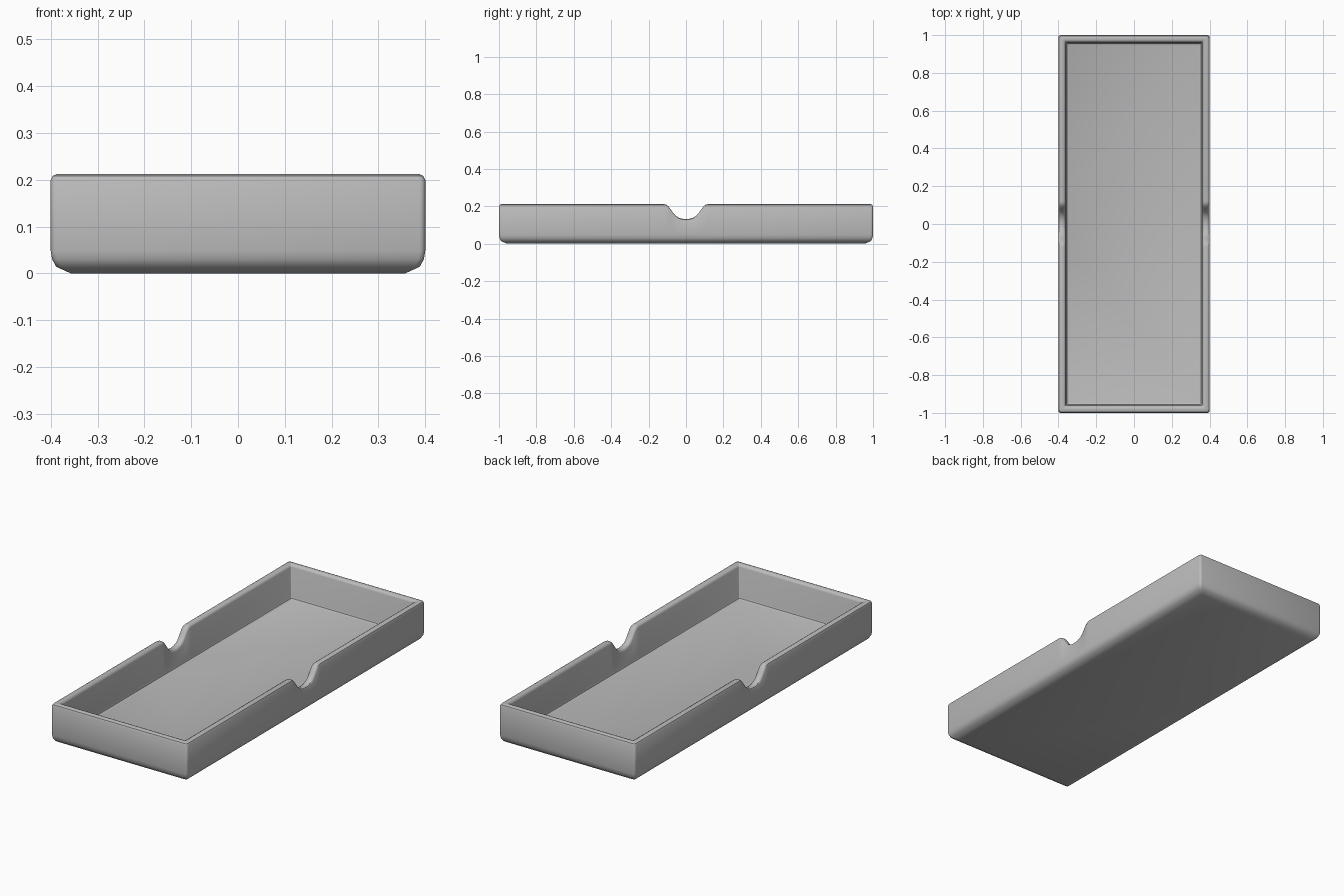
import bpy, bmesh, math

cube = bpy.data.objects.get("Cube")
if cube:
    bpy.data.objects.remove(cube, do_unlink=True)

HALF_X, HALF_Y, TOP = 0.4, 1.0, 0.212
NOTCH_HALF, NOTCH_DEPTH = 0.12, 0.08

# Wall cross-section: inset from the outside, height, follows the rim (1) or not (0)
SECTION = [
    (0.043, 0.0, 0), (0.012, 0.014, 0), (0.003, 0.03, 0), (0.0, 0.048, 0),
    (0.0, -0.013, 1), (0.004, -0.004, 1), (0.013, 0.0, 1),
    (0.026, 0.0, 1), (0.034, -0.004, 1), (0.038, -0.013, 1),
    (0.042, 0.046, 0), (0.045, 0.038, 0), (0.053, 0.034, 0),
]
# Half outline of the finger notch: distance from its middle, share of its depth
NOTCH = [(0, 1), (0.02, 0.98), (0.04, 0.9), (0.055, 0.78), (0.068, 0.6),
         (0.082, 0.35), (0.095, 0.14), (0.107, 0.03), (NOTCH_HALF, 0)]
SIDE = [(-y, s) for y, s in reversed(NOTCH[1:])] + NOTCH


def ring(inset):
    """Rounded rectangle, as (x, y, notch share), with extra points at the notches."""
    hx, hy = HALF_X - inset, HALF_Y - inset
    r = 0.012 if inset < 0.03 else 0.004
    pts = []
    for i, (sx, sy) in enumerate([(1, 1), (-1, 1), (-1, -1), (1, -1)]):
        if i in (0, 2):
            pts += [(sx * hx, sx * y, s) for y, s in SIDE]
        for k in range(4):
            a = math.radians(90 * i + 30 * k)
            pts.append((sx * (hx - r) + r * math.cos(a),
                        sy * (hy - r) + r * math.sin(a), 0))
    return pts


# Tray: loft the wall section around, then close base and floor
bm = bmesh.new()
rings = []
for inset, z, on_rim in SECTION:
    rings.append([bm.verts.new((x, y, z + on_rim * (TOP - NOTCH_DEPTH * s)))
                  for x, y, s in ring(inset)])
for low, high in zip(rings, rings[1:]):
    for i in range(len(low)):
        j = (i + 1) % len(low)
        bm.faces.new((low[i], low[j], high[j], high[i]))
bm.faces.new(rings[0][::-1])
bm.faces.new(rings[-1])
bmesh.ops.recalc_face_normals(bm, faces=bm.faces)
mesh = bpy.data.meshes.new("tray")
bm.to_mesh(mesh)
bm.free()
tray = bpy.data.objects.new("tray", mesh)
bpy.context.collection.objects.link(tray)

# Plain grey finish
grey = bpy.data.materials.new("plain grey")
grey.use_nodes = True
color = (0.5, 0.5, 0.5, 1)
grey.diffuse_color = color
grey.node_tree.nodes["Principled BSDF"].inputs["Base Color"].default_value = color
mesh.materials.append(grey)

bpy.ops.object.select_all(action="DESELECT")
tray.select_set(True)
bpy.context.view_layer.objects.active = tray
bpy.ops.object.shade_smooth_by_angle(angle=math.radians(40))
